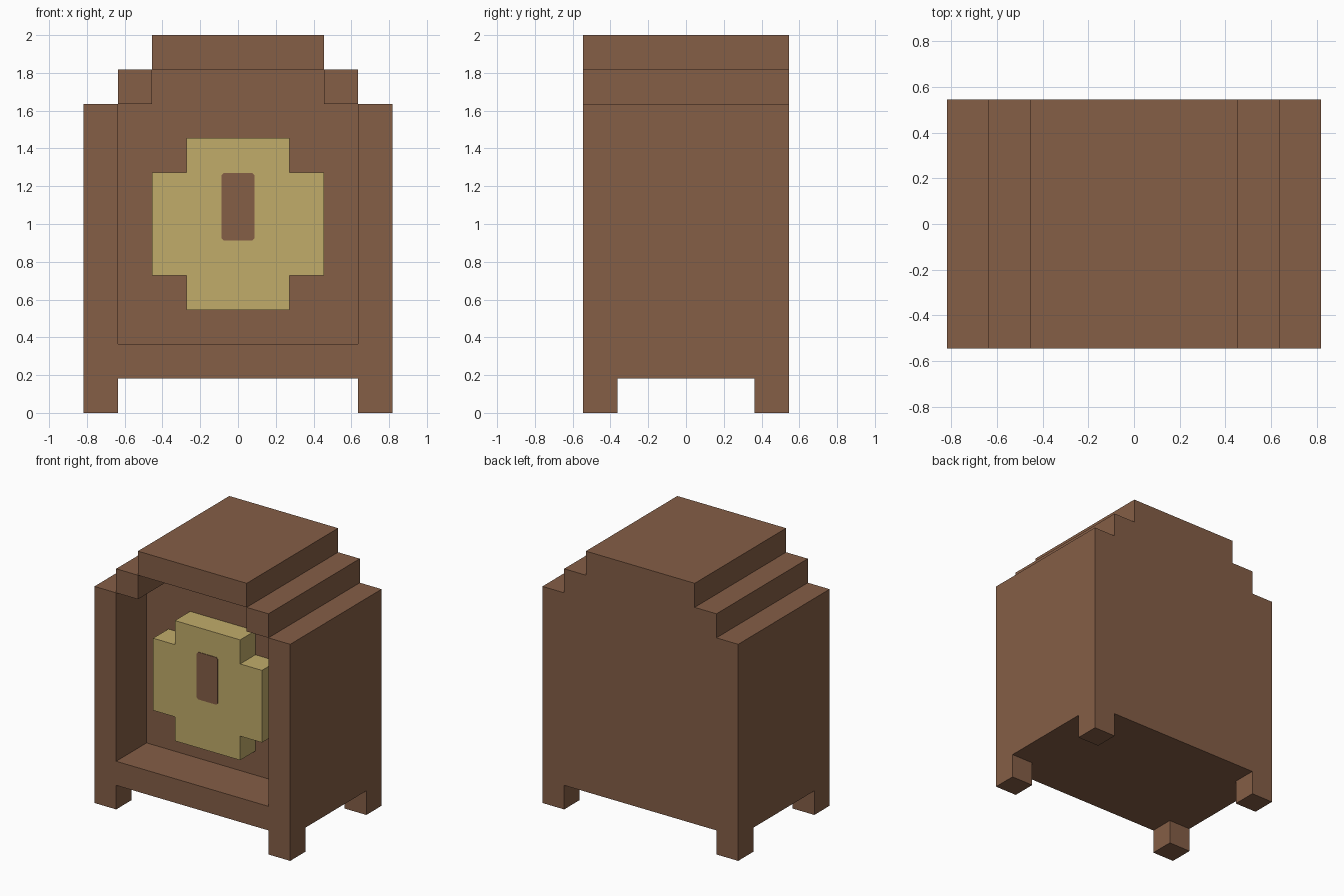
import bpy, bmesh, math
from mathutils import Vector

cube = bpy.data.objects.get("Cube")
if cube:
    bpy.data.objects.remove(cube, do_unlink=True)

U = 2.0 / 11.0                      # block size: 9 wide, 6 deep, 11 high
ORIGIN = Vector((4.5, 3.0, 0.0))    # grid point that sits at the world origin


def material(name, rgb):
    def linear(c):
        c /= 255
        return c / 12.92 if c <= 0.04045 else ((c + 0.055) / 1.055) ** 2.4
    col = tuple(linear(c) for c in rgb) + (1.0,)
    m = bpy.data.materials.new(name)
    m.use_nodes = True
    m.diffuse_color = col
    bsdf = m.node_tree.nodes["Principled BSDF"]
    bsdf.inputs["Base Color"].default_value = col
    bsdf.inputs["Roughness"].default_value = 0.9
    return m


def finish(bm, name, mat):
    me = bpy.data.meshes.new(name)
    bm.to_mesh(me)
    bm.free()
    me.materials.append(mat)
    ob = bpy.data.objects.new(name, me)
    bpy.context.collection.objects.link(ob)
    return ob


def fused_boxes(name, boxes, mat):
    """Join boxes (x0, x1, y0, y1, z0, z1 in blocks) into one outer skin."""
    cells = {(x, y, z) for x0, x1, y0, y1, z0, z1 in boxes
             for x in range(x0, x1) for y in range(y0, y1) for z in range(z0, z1)}
    bm = bmesh.new()
    verts = {}

    def vert(p):
        key = tuple(p)
        if key not in verts:
            verts[key] = bm.verts.new((Vector(key) - ORIGIN) * U)
        return verts[key]

    for cell in sorted(cells):
        for axis in range(3):
            for side in (0, 1):
                near = list(cell)
                near[axis] += 1 if side else -1
                if tuple(near) in cells:
                    continue
                b, c = (axis + 1) % 3, (axis + 2) % 3
                ring = []
                for i, j in ((0, 0), (1, 0), (1, 1), (0, 1)):
                    p = list(cell)
                    p[axis] += side
                    p[b] += i
                    p[c] += j
                    ring.append(vert(p))
                bm.faces.new(ring if side else ring[::-1])
    # merge coplanar squares into large flat faces
    bmesh.ops.dissolve_limit(bm, angle_limit=math.radians(1),
                             verts=bm.verts[:], edges=bm.edges[:])
    return finish(bm, name, mat)


wood = material("brown wood", (133, 94, 70))
brass = material("pale gold", (193, 172, 106))

# Cabinet: feet, floor, side walls, stepped roof and recessed back
feet = [(x, x + 1, y, y + 1, 0, 1) for x in (0, 8) for y in (0, 5)]
walls = [(x, x + 1, 0, 6, 1, 9) for x in (0, 8)]
shoulders = [(x, x + 1, 0, 6, 9, 10) for x in (1, 7)]
floor_and_roof = [(1, 8, 0, 6, 1, 2), (2, 7, 0, 6, 10, 11)]
back = [(1, 8, 2, 6, 2, 9), (2, 7, 2, 6, 9, 10)]
fused_boxes("cabinet_body", feet + walls + shoulders + floor_and_roof + back, wood)

# Round emblem standing one block proud of the recess
fused_boxes("emblem", [(2, 7, 1, 2, 4, 7), (3, 6, 1, 2, 3, 8)], brass)

# Slot mark: thin plate with clipped corners on the emblem face
w, z0, z1, cut = 0.088, 0.913, 1.27, 0.013
outline = [(-w + cut, z0), (w - cut, z0), (w, z0 + cut), (w, z1 - cut),
           (w - cut, z1), (-w + cut, z1), (-w, z1 - cut), (-w, z0 + cut)]
bm = bmesh.new()
face = bm.faces.new([bm.verts.new((x, -2 * U, z)) for x, z in outline])
out = bmesh.ops.extrude_face_region(bm, geom=[face])
moved = [g for g in out["geom"] if isinstance(g, bmesh.types.BMVert)]
bmesh.ops.translate(bm, verts=moved, vec=(0, -0.004, 0))
bmesh.ops.recalc_face_normals(bm, faces=bm.faces[:])
finish(bm, "emblem_slot", wood)
